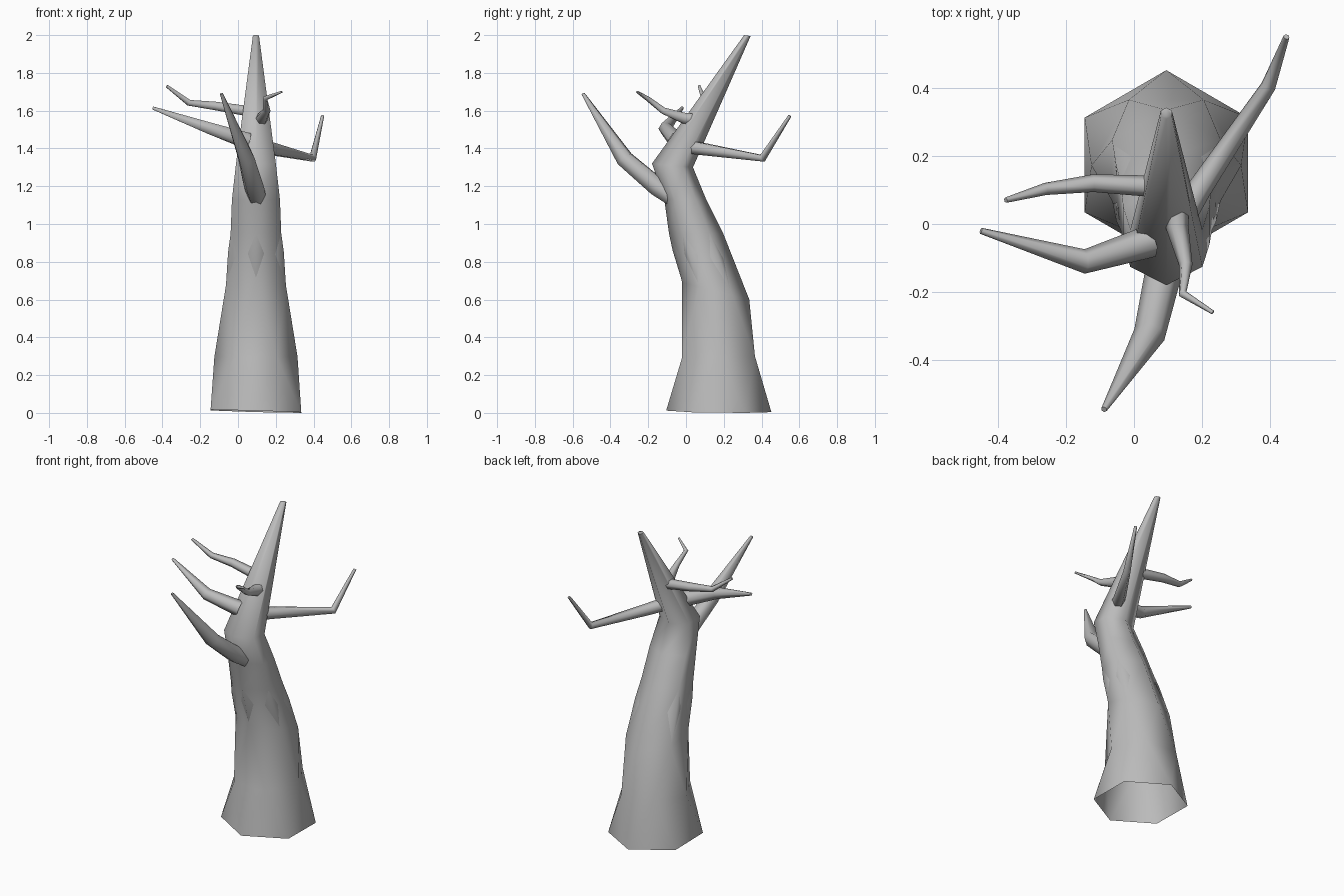
import bpy, bmesh, math
from mathutils import Vector

cube = bpy.data.objects.get("Cube")
if cube:
    bpy.data.objects.remove(cube, do_unlink=True)

SIDES = 6
CX = 0.095

bark = bpy.data.materials.new("grey bark")
bark.use_nodes = True
bark.diffuse_color = (0.5, 0.5, 0.5, 1)
bark.node_tree.nodes["Principled BSDF"].inputs["Base Color"].default_value = (0.5, 0.5, 0.5, 1)


def make_object(name, verts, faces):
    mesh = bpy.data.meshes.new(name)
    mesh.from_pydata(verts, [], faces)
    mesh.materials.append(bark)
    obj = bpy.data.objects.new(name, mesh)
    bpy.context.collection.objects.link(obj)
    bpy.ops.object.select_all(action='DESELECT')
    obj.select_set(True)
    bpy.context.view_layer.objects.active = obj
    bpy.ops.object.shade_smooth_by_angle(angle=math.radians(80))
    return obj


def loft(name, rings, turns=None):
    """Skin a list of rings; the start stays open, the tip is capped.
    Rings turned by half a side are joined with triangles."""
    n = SIDES
    turns = turns or [0] * len(rings)
    faces = []
    for k in range(len(rings) - 1):
        lo, hi = k * n, (k + 1) * n
        for i in range(n):
            j = (i + 1) % n
            if turns[k] == turns[k + 1]:
                faces.append((lo + i, lo + j, hi + j, hi + i))
            elif turns[k + 1]:
                faces += [(lo + i, lo + j, hi + i), (lo + j, hi + j, hi + i)]
            else:
                faces += [(lo + i, hi + j, hi + i), (lo + i, lo + j, hi + j)]
    faces.append([(len(rings) - 1) * n + i for i in range(n)])
    return make_object(name, [p for r in rings for p in r], faces)


# Trunk: front y, front z, back y, back z, half width, turned by half a side
sections = [
    (-0.105, 0.012, 0.452, 0.004, 0.24, 0),
    (-0.02, 0.295, 0.365, 0.30, 0.22, 1),
    (-0.02, 0.69, 0.335, 0.60, 0.160, 0),
    (-0.09, 0.95, 0.197, 0.95, 0.134, 0),
    (-0.115, 1.13, 0.107, 1.13, 0.127, 0),
    (-0.18, 1.32, 0.037, 1.30, 0.106, 0),
    (0.308, 2.0, 0.342, 1.995, 0.016, 0),
]
FLAT = math.cos(math.pi / SIDES)


def trunk_ring(yf, zf, yb, zb, w, turned):
    ring = []
    for i in range(SIDES):
        a = math.tau * (i + turned / 2) / SIDES
        # the flat or the corner faces front, so the scale differs per axis
        sx, sy = (1, 1 / FLAT) if turned else (1 / FLAT, 1)
        t = (1 - math.cos(a) * sy) / 2
        # the base edge tips very slightly sideways
        tilt = -0.008 * math.sin(a) if zf < 0.1 else 0
        ring.append(Vector((CX + math.sin(a) * w * sx,
                            yf + (yb - yf) * t,
                            max(0, zf + (zb - zf) * t + tilt))))
    return ring


rings = [trunk_ring(*s) for s in sections]
loft("trunk", rings, [s[5] for s in sections])

# Pointed bark ridges on the trunk corners
low, high = rings[2], rings[3]
axis = sum(high, Vector()) / SIDES


def corner(i, t):
    return low[i % SIDES].lerp(high[i % SIDES], t)


verts, faces = [], []
for i in (0, 1, 2, 4, 5):
    out = (high[i] - axis).normalized()
    sides = [corner(i, 0.6).lerp(corner(i + s, 0.6), 0.3) + out * 0.001 for s in (1, -1)]
    b = len(verts)
    verts += [corner(i, 0.1), sides[0], corner(i, 1.0), sides[1], corner(i, 0.65) + out * 0.005]
    faces += [(b + j, b + (j + 1) % 4, b + 4) for j in range(4)]
make_object("bark_ridges", verts, faces)


def branch(name, path):
    """Tapered bent tube through points given as x, y, z, radius."""
    pts = [Vector(p[:3]) for p in path]
    tube = []
    for k, p in enumerate(path):
        d = Vector()
        if k > 0:
            d += (pts[k] - pts[k - 1]).normalized()
        if k < len(pts) - 1:
            d += (pts[k + 1] - pts[k]).normalized()
        d.normalize()
        u = d.cross(Vector((0, 0, 1))).normalized()
        v = u.cross(d)
        tube.append([pts[k] + p[3] * (math.cos(a) * u + math.sin(a) * v)
                     for a in (-math.tau * i / SIDES for i in range(SIDES))])
    return loft(name, tube)


branch("front_branch", [(0.1, -0.07, 1.14, 0.05), (0.085, -0.15, 1.195, 0.054),
                        (0.045, -0.325, 1.345, 0.047), (-0.088, -0.545, 1.69, 0.009)])
branch("right_front_branch", [(0.05, -0.05, 1.44, 0.048), (-0.145, -0.11, 1.505, 0.036),
                              (-0.45, -0.02, 1.614, 0.009)])
branch("right_rear_branch", [(0.07, 0.11, 1.595, 0.032), (-0.12, 0.12, 1.625, 0.026),
                             (-0.26, 0.103, 1.642, 0.018), (-0.377, 0.07, 1.73, 0.008)])
branch("small_front_branch", [(0.125, 0.03, 1.555, 0.035), (0.127, -0.01, 1.56, 0.033),
                              (0.152, -0.12, 1.6, 0.02), (0.143, -0.205, 1.665, 0.013),
                              (0.232, -0.26, 1.70, 0.006)])
branch("left_rear_branch", [(0.13, 0.0, 1.41, 0.04), (0.19, 0.1, 1.395, 0.036),
                            (0.395, 0.405, 1.348, 0.022), (0.448, 0.55, 1.573, 0.009)])
